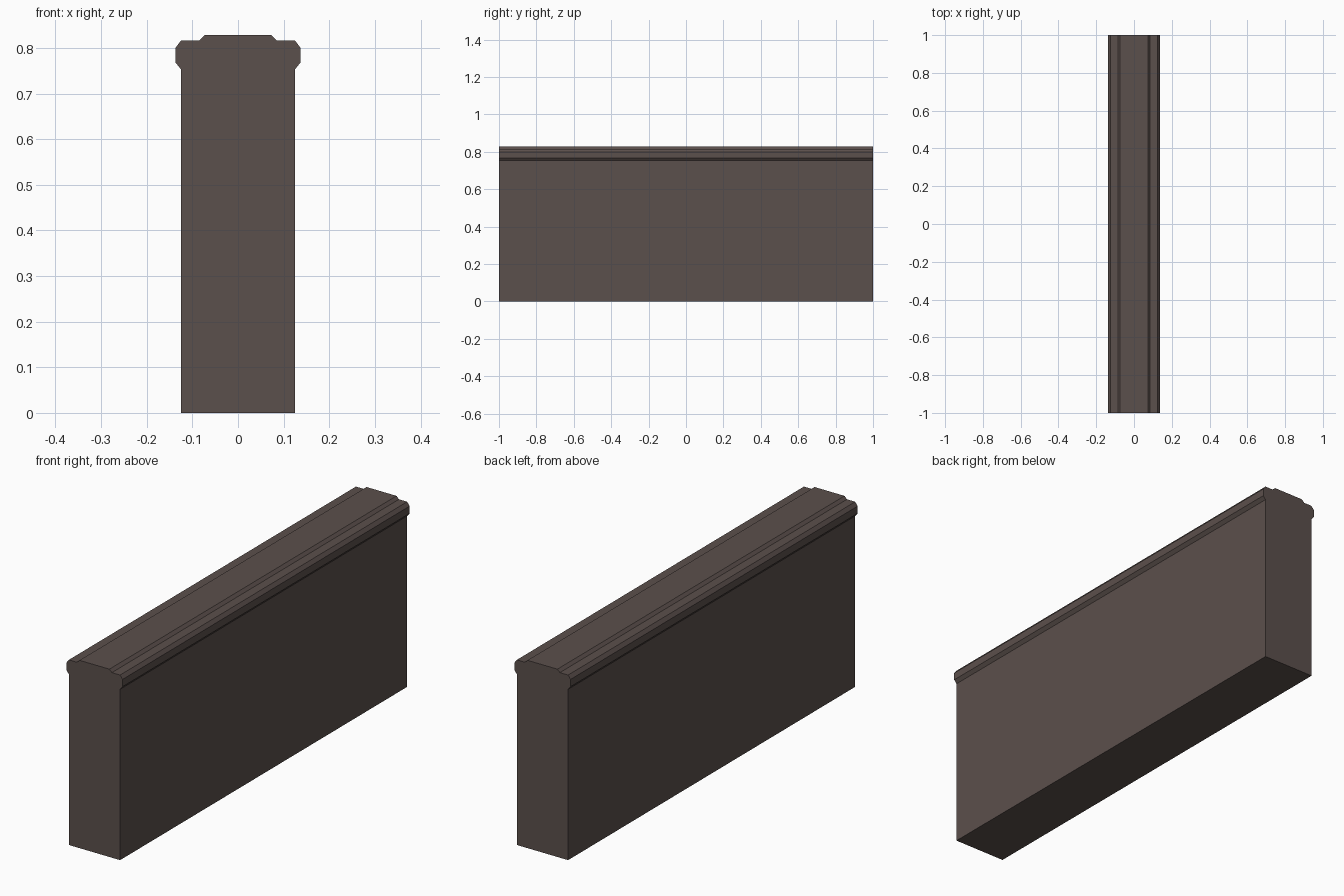
import bpy, bmesh

if "Cube" in bpy.data.objects:
    bpy.data.objects.remove(bpy.data.objects["Cube"])

HALF_LENGTH = 1.0

# Right half of the cross-section (x, z), from the base up to the cap
half = [(0.125, 0.0), (0.125, 0.753), (0.137, 0.768), (0.137, 0.80),
        (0.125, 0.816), (0.085, 0.816), (0.073, 0.828)]
profile = half + [(-x, z) for x, z in reversed(half)]

# Wall with moulded coping: mirrored profile extruded along y
bm = bmesh.new()
front = bm.faces.new([bm.verts.new((x, -HALF_LENGTH, z)) for x, z in profile])
ext = bmesh.ops.extrude_face_region(bm, geom=[front], use_keep_orig=True)
moved = [g for g in ext["geom"] if isinstance(g, bmesh.types.BMVert)]
bmesh.ops.translate(bm, verts=moved, vec=(0, 2 * HALF_LENGTH, 0))
bmesh.ops.recalc_face_normals(bm, faces=bm.faces)

mesh = bpy.data.meshes.new("parapet_wall")
bm.to_mesh(mesh)
bm.free()
wall = bpy.data.objects.new("parapet_wall", mesh)
bpy.context.collection.objects.link(wall)

# Dark brown stone
mat = bpy.data.materials.new("brown_stone")
mat.diffuse_color = (0.105, 0.079, 0.072, 1.0)
mat.use_nodes = True
mat.node_tree.nodes["Principled BSDF"].inputs["Base Color"].default_value = mat.diffuse_color
mesh.materials.append(mat)
